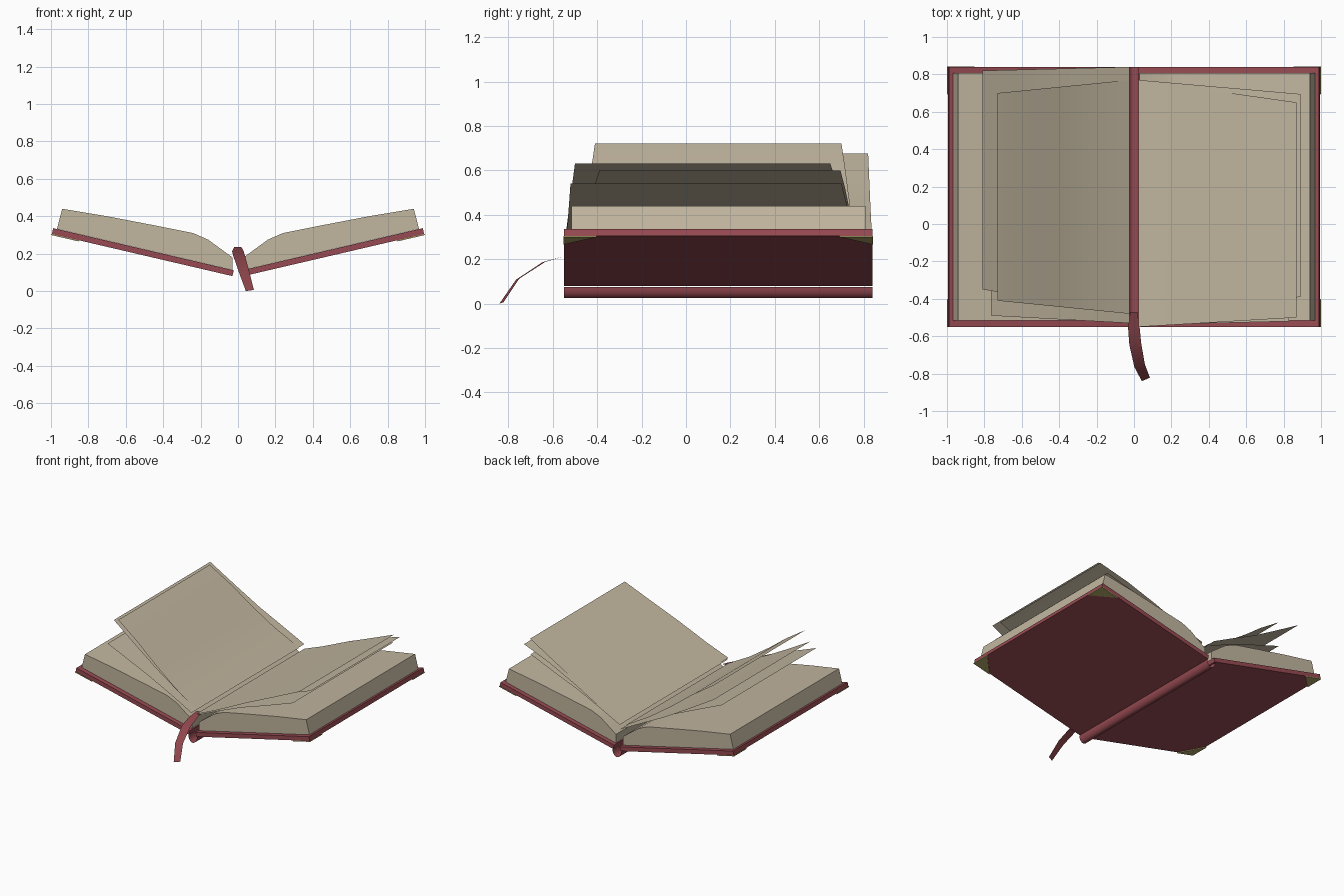
import bpy, math
from mathutils import Vector

if "Cube" in bpy.data.objects:
    bpy.data.objects.remove(bpy.data.objects["Cube"])


def material(name, rgb):
    m = bpy.data.materials.new(name)
    m.diffuse_color = (*rgb, 1)
    m.use_nodes = True
    m.node_tree.nodes["Principled BSDF"].inputs["Base Color"].default_value = m.diffuse_color
    return m


RED = material("cover_red", (0.31, 0.07, 0.085))
RIBBON = material("ribbon_red", (0.27, 0.06, 0.07))
PAPER = material("paper", (0.54, 0.47, 0.35))
GOLD = material("dull_gold", (0.42, 0.36, 0.13))


def add(name, verts, faces, mat, smooth=None):
    me = bpy.data.meshes.new(name)
    me.from_pydata(verts, [], faces)
    me.materials.append(mat)
    ob = bpy.data.objects.new(name, me)
    bpy.context.collection.objects.link(ob)
    if smooth:
        bpy.ops.object.select_all(action='DESELECT')
        ob.select_set(True)
        bpy.context.view_layer.objects.active = ob
        bpy.ops.object.shade_smooth_by_angle(angle=math.radians(smooth))
    return ob


def extrude_y(name, prof, y0, y1, mat, smooth=None):
    # closed xz profile, counter-clockwise seen from the front
    n = len(prof)
    verts = [(x, y0, z) for x, z in prof] + [(x, y1, z) for x, z in prof]
    faces = [tuple(range(n)), tuple(reversed(range(n, 2 * n)))]
    faces += [(i, i + n, (i + 1) % n + n, (i + 1) % n) for i in range(n)]
    return add(name, verts, faces, mat, smooth)


def sheet(name, rows, mat, smooth=60):
    # thin surface through pairs of points
    verts = [p for r in rows for p in r]
    faces = [(2 * i, 2 * i + 2, 2 * i + 3, 2 * i + 1) for i in range(len(rows) - 1)]
    return add(name, verts, faces, mat, smooth)


def sided(prof, s):
    return prof if s > 0 else [(-x, z) for x, z in reversed(prof)]


Y0, Y1 = -0.55, 0.84
COVER = [(0.03, 0.08), (0.995, 0.305), (0.988, 0.336), (0.023, 0.111)]
BLOCK = [(0.03, 0.113), (0.968, 0.332), (0.94, 0.44), (0.7, 0.40), (0.44, 0.35),
         (0.24, 0.31), (0.16, 0.275), (0.03, 0.18)]

for s, side in ((-1, "left"), (1, "right")):
    # cover board and page block
    extrude_y(side + "_cover", sided(COVER, s), Y0, Y1, RED)
    extrude_y(side + "_page_block", sided(BLOCK, s), -0.515, 0.807, PAPER, 25)

    # metal corner plates under the board
    along = Vector((0.974 * s, 0, 0.227))
    down = Vector((0.227 * s, 0, -0.974)) * 0.006
    for yc, d, end in ((Y0 - 0.002, 1, "front"), (Y1 + 0.002, -1, "back")):
        c = Vector((0.998 * s, yc, 0.3055))
        tri = [c, c - along * 0.15, c + Vector((0, 0.15 * d, 0))]
        verts = tri + [p + down for p in tri]
        faces = [(0, 1, 2), (3, 5, 4), (0, 3, 4, 1), (1, 4, 5, 2), (2, 5, 3, 0)]
        if s * d < 0:
            faces = [f[::-1] for f in faces]
        add(f"{side}_{end}_corner", verts, faces, GOLD)

# rounded spine
arc = [(0.036 * math.cos(a), 0.076 - 0.051 * math.sin(a))
       for a in (math.pi * i / 10 for i in range(11))]
sheet("spine", [((x, Y0, z), (x, Y1, z)) for x, z in arc], RED)

# loose leaves: profile, y range at gutter, y range at outer edge
LEAVES = [
    ([(-0.73, 0.72), (-0.55, 0.60), (-0.4, 0.485), (-0.22, 0.36), (-0.025, 0.25)],
     (-0.48, 0.77), (-0.41, 0.70)),
    ([(-0.81, 0.675), (-0.6, 0.55), (-0.4, 0.435), (-0.2, 0.335), (-0.025, 0.245)],
     (-0.48, 0.84), (-0.35, 0.82)),
    ([(-0.765, 0.56), (-0.6, 0.495), (-0.4, 0.415), (-0.2, 0.325), (-0.025, 0.24)],
     (-0.53, 0.77), (-0.49, 0.66)),
    ([(0.87, 0.63), (0.68, 0.545), (0.43, 0.435), (0.2, 0.325), (0.025, 0.25)],
     (-0.55, 0.77), (-0.50, 0.65)),
    ([(0.89, 0.60), (0.66, 0.525), (0.42, 0.425), (0.2, 0.32), (0.025, 0.245)],
     (-0.48, 0.77), (-0.39, 0.695)),
    ([(0.83, 0.54), (0.6, 0.46), (0.4, 0.395), (0.2, 0.315), (0.025, 0.24)],
     (-0.54, 0.77), (-0.52, 0.70)),
]
for k, (prof, inner, outer) in enumerate(LEAVES):
    rows = []
    for x, z in sorted(prof):
        t = (abs(x) - 0.025) / (abs(prof[0][0]) - 0.025)
        ya, yb = (a + (b - a) * t for a, b in zip(inner, outer))
        rows.append(((x, ya, z), (x, yb, z)))
    sheet(f"loose_page_{k + 1}", rows, PAPER)

# ribbon bookmark hanging over the front edge
sheet("ribbon_bookmark", [
    ((-0.02, -0.47, 0.235), (0.018, -0.47, 0.235)),
    ((-0.032, -0.55, 0.213), (0.03, -0.55, 0.213)),
    ((-0.025, -0.645, 0.187), (0.038, -0.635, 0.187)),
    ((0.002, -0.765, 0.108), (0.058, -0.75, 0.113)),
    ((0.042, -0.84, 0.0), (0.085, -0.822, 0.006))][::-1], RIBBON)
